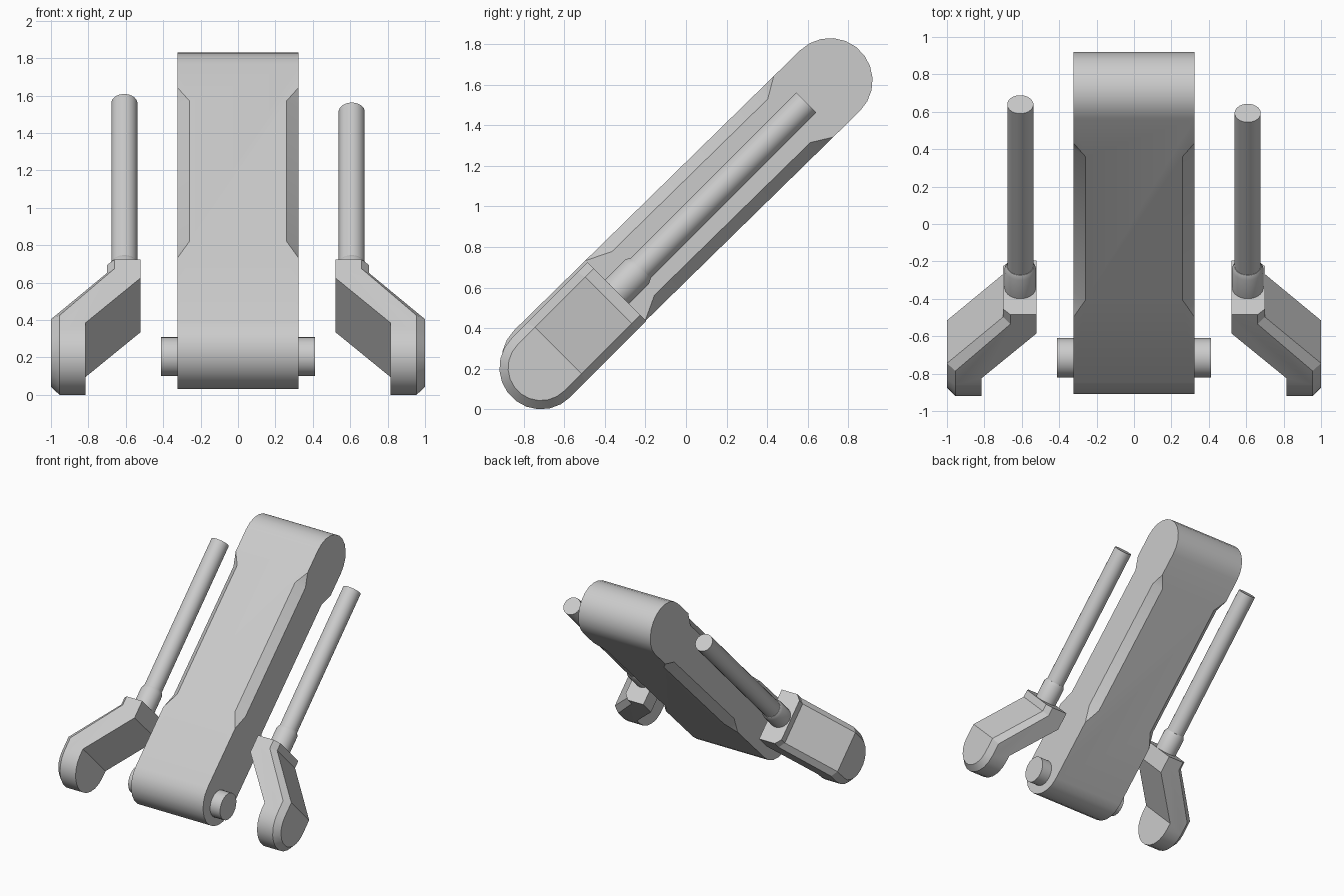
import bpy, bmesh
from math import sin, cos, pi, radians, atan2, hypot

if "Cube" in bpy.data.objects:
    bpy.data.objects.remove(bpy.data.objects["Cube"])

PIVOT = (-0.715, 0.205)          # y, z of the lower pivot
TILT = radians(45)


def finish(obj):
    bpy.ops.object.select_all(action='DESELECT')
    obj.select_set(True)
    bpy.context.view_layer.objects.active = obj
    bpy.ops.object.shade_smooth_by_angle(angle=radians(28))


def loft(name, half_rings, origin=PIVOT, tilt=TILT):
    """Skin closed rings. Each half ring holds (x, s, h) points with h > 0 and is
    mirrored in h; s runs along the tilted axis, h is across its thickness."""
    bm = bmesh.new()
    rings = []
    for half in half_rings:
        pts = half + [(x, s, -h) for x, s, h in reversed(half)]
        rings.append([bm.verts.new(p) for p in pts])
    n = len(rings[0])
    for a, b in zip(rings, rings[1:]):
        for i in range(n):
            j = (i + 1) % n
            bm.faces.new((a[i], a[j], b[j], b[i]))
    for r in (rings[0], rings[-1]):
        for i in range(n // 2 - 1):
            bm.faces.new((r[i], r[i + 1], r[n - 2 - i], r[n - 1 - i]))
    bmesh.ops.remove_doubles(bm, verts=bm.verts, dist=1e-5)
    bmesh.ops.dissolve_limit(bm, angle_limit=radians(0.5), verts=bm.verts, edges=bm.edges)
    bmesh.ops.recalc_face_normals(bm, faces=bm.faces)
    mesh = bpy.data.meshes.new(name)
    bm.to_mesh(mesh)
    bm.free()
    obj = bpy.data.objects.new(name, mesh)
    bpy.context.collection.objects.link(obj)
    obj.location = (0, *origin)
    obj.rotation_euler.x = tilt
    finish(obj)


def quarter(x, s, r, direction, steps=6, segs=11):
    """Half of a round end, from the flat side towards the tip."""
    angles = [pi / 2 - k * pi / segs for k in range(steps)]
    return [(x, s + direction * r * cos(a), r * sin(a)) for a in angles]


# Main arm: round-ended slab with chamfered long edges
low, high, R, W = (-0.70, 0.24), (0.71, 1.62), 0.21, 0.323
dy, dz = high[0] - low[0], high[1] - low[1]
length = hypot(dy, dz)


def arm_half(side, inset_x, inset_h):
    x = side * W
    xi = side * (W - inset_x)
    return (quarter(x, length, R, 1)[::-1]
            + [(x, 1.79, R), (xi, 1.69, R - inset_h), (xi, 0.615, R - inset_h), (x, 0.49, R)]
            + quarter(x, 0, R, -1))


loft("main_arm", [arm_half(-1, 0, 0.06), arm_half(-1, 0.063, 0),
                  arm_half(1, 0.063, 0), arm_half(1, 0, 0.06)],
     low, atan2(dz, dy))

# Pivot pin through the lower end
bpy.ops.mesh.primitive_cylinder_add(vertices=24, radius=0.105, depth=0.825,
                                    location=(0, *PIVOT), rotation=(0, pi / 2, 0))
pin = bpy.context.object
pin.name = "pivot_pin"
finish(pin)


# Cranked side brackets: inner outline, bevel outline, outer outline
def bracket_half(side, top, knee, foot, r):
    return ([(side * x, s, r) for x, s in (top, knee, foot)]
            + quarter(side * foot[0], 0, r, -1))


# Rod and collar section
def circle_half(x, s, r, n=12):
    return [(x + r * cos(pi * (k + 0.5) / n), s, r * sin(pi * (k + 0.5) / n)) for k in range(n)]


for label, side, rod_end in (("right", 1, 1.85), ("left", -1, 1.915)):
    loft(label + "_bracket", [
        bracket_half(side, (0.52, 0.53), (0.52, 0.39), (0.815, 0.05), 0.205),
        bracket_half(side, (0.66, 0.53), (0.66, 0.46), (0.955, 0.105), 0.205),
        bracket_half(side, (0.70, 0.53), (0.70, 0.47), (1.0, 0.12), 0.162)])
    x = side * 0.608
    loft(label + "_collar", [circle_half(x, s, r) for s, r in
                             ((0.50, 0.084), (0.67, 0.084), (0.695, 0.072))])
    loft(label + "_rod", [circle_half(x, s, 0.07) for s in (0.60, rod_end)])
